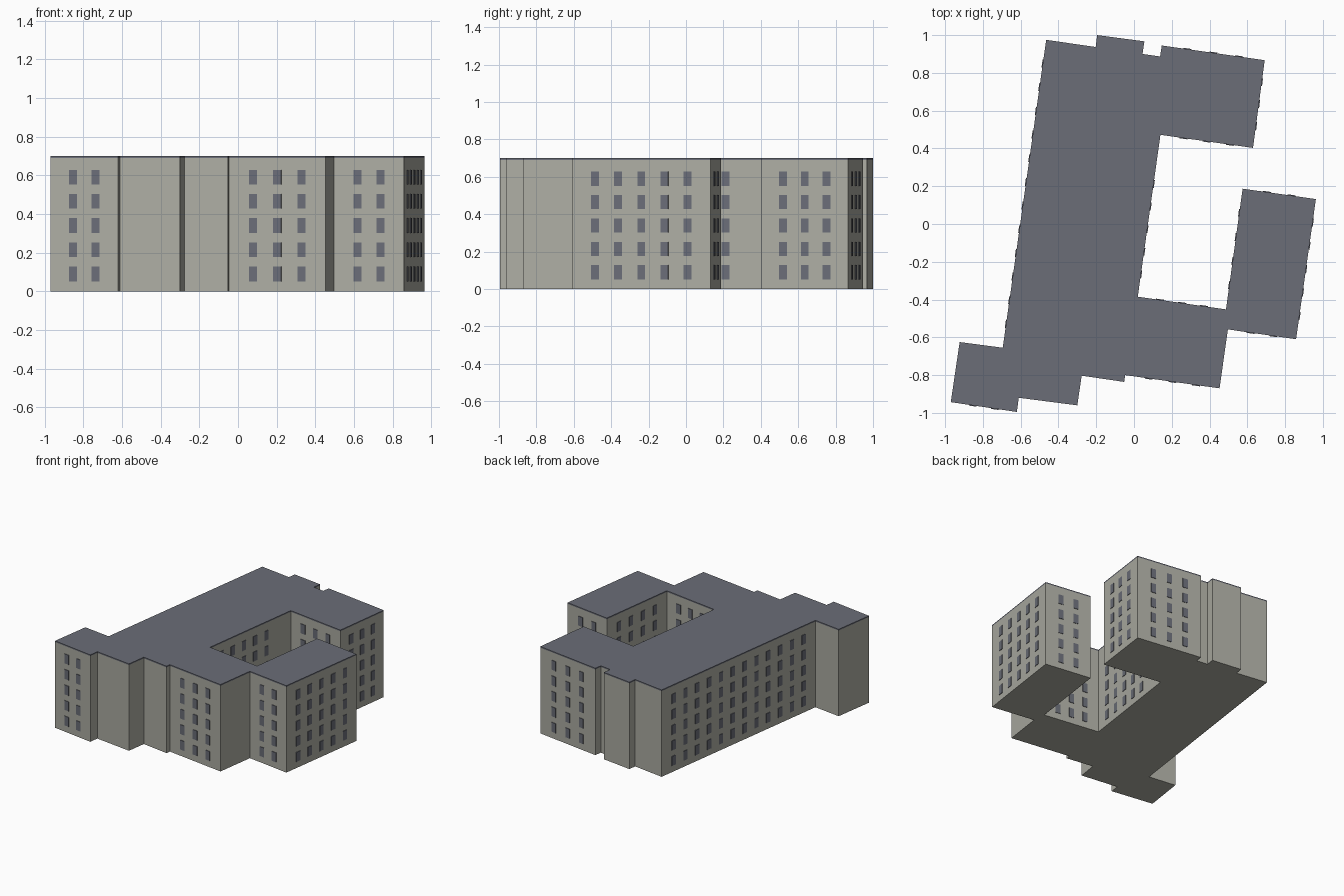
import bpy, bmesh
from mathutils import Vector

if "Cube" in bpy.data.objects:
    bpy.data.objects.remove(bpy.data.objects["Cube"])

HEIGHT, ROOF = 0.70, 0.01
WIN_W, WIN_H, WIN_D = 0.042, 0.076, 0.004
FLOORS = [0.09 + 0.125 * i for i in range(5)]


def material(name, colour):
    m = bpy.data.materials.new(name)
    m.diffuse_color = (*colour, 1)
    m.use_nodes = True
    m.node_tree.nodes["Principled BSDF"].inputs["Base Color"].default_value = m.diffuse_color
    return m


wall_mat = material("warm grey wall", (0.42, 0.42, 0.37))
slate_mat = material("slate grey", (0.147, 0.155, 0.187))

# Footprint corners, counter-clockwise, with the window columns on the wall that follows
PLAN = [
    (-0.97, -0.943, 2), (-0.62, -0.995, 0), (-0.61, -0.92, 0), (-0.30, -0.96, 0),
    (-0.277, -0.803, 0), (-0.052, -0.836, 0), (-0.047, -0.80, 3), (0.453, -0.87, 0),
    (0.497, -0.558, 2), (0.858, -0.61, 5), (0.963, 0.132, 2), (0.575, 0.187, 4),
    (0.487, -0.452, 3), (0.02, -0.385, 0), (0.14, 0.472, 3), (0.63, 0.403, 3),
    (0.692, 0.867, 3), (0.147, 0.945, 0), (0.138, 0.887, 0), (0.045, 0.90, 0),
    (0.055, 0.967, 0), (-0.195, 1.0, 0), (-0.203, 0.937, 0), (-0.465, 0.975, 12),
    (-0.695, -0.655, 0), (-0.923, -0.625, 0),
]
corners = [Vector((x, y, 0)) for x, y, n in PLAN]


def finish(bm, name, mat):
    bmesh.ops.recalc_face_normals(bm, faces=bm.faces)
    mesh = bpy.data.meshes.new(name)
    bm.to_mesh(mesh)
    bm.free()
    mesh.materials.append(mat)
    obj = bpy.data.objects.new(name, mesh)
    bpy.context.collection.objects.link(obj)
    return obj


def prism(name, z0, z1, mat):
    bm = bmesh.new()
    base = bm.faces.new([bm.verts.new((p.x, p.y, z0)) for p in corners])
    top = bmesh.ops.extrude_face_region(bm, geom=[base], use_keep_orig=True)
    verts = [v for v in top["geom"] if isinstance(v, bmesh.types.BMVert)]
    bmesh.ops.translate(bm, vec=(0, 0, z1 - z0), verts=verts)
    return finish(bm, name, mat)


def window_grid(name, a, b, columns):
    """Thin panes, evenly spaced along the wall from a to b on every floor."""
    along = (b - a).normalized()
    out = Vector((along.y, -along.x, 0)) * WIN_D
    bm = bmesh.new()
    for i in range(columns):
        mid = a.lerp(b, (i + 1) / (columns + 1))
        for z in FLOORS:
            rings = []
            for offset in (-0.25 * out, out):
                rings.append([bm.verts.new(mid + offset + along * (s * WIN_W / 2)
                              + Vector((0, 0, z + t * WIN_H / 2)))
                              for s, t in ((-1, -1), (1, -1), (1, 1), (-1, 1))])
            back, front = rings
            bm.faces.new(front)
            bm.faces.new(back[::-1])
            for k in range(4):
                j = (k + 1) % 4
                bm.faces.new((back[k], back[j], front[j], front[k]))
    finish(bm, name, slate_mat)


# Building body and flat roof slab
prism("walls", 0, HEIGHT - ROOF, wall_mat)
prism("roof", HEIGHT - ROOF, HEIGHT, slate_mat)

# Windows, wall by wall
for i, (x, y, n) in enumerate(PLAN):
    if n:
        window_grid(f"windows_{i}", corners[i], corners[(i + 1) % len(PLAN)], n)

# Courtyard long wall: its windows stop short of the far corner
start, end = corners[13], corners[14]
window_grid("windows_courtyard", start, start.lerp(end, 0.835), 5)
